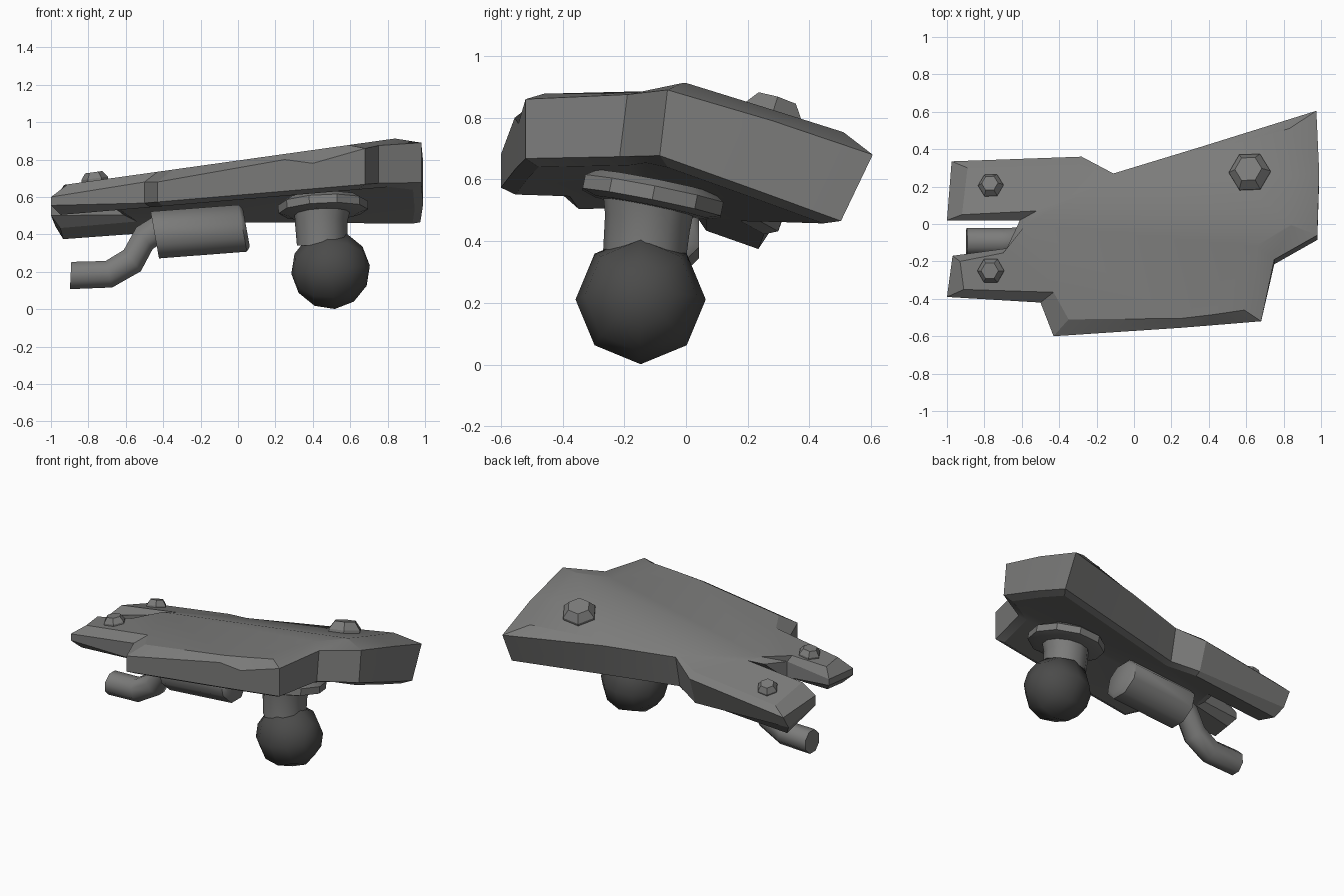
import bpy, bmesh, math
from mathutils import Vector, Matrix

if "Cube" in bpy.data.objects:
    bpy.data.objects.remove(bpy.data.objects["Cube"])


def material(name, value):
    m = bpy.data.materials.new(name)
    m.diffuse_color = (value, value, value * 0.98, 1)
    m.use_nodes = True
    m.node_tree.nodes["Principled BSDF"].inputs["Base Color"].default_value = m.diffuse_color
    return m


GREY = material("steel grey", 0.2)
DARK = material("dark ball grey", 0.07)


def finish(bm, name, mat, angle=30):
    bmesh.ops.recalc_face_normals(bm, faces=bm.faces)
    me = bpy.data.meshes.new(name)
    bm.to_mesh(me)
    bm.free()
    ob = bpy.data.objects.new(name, me)
    bpy.context.collection.objects.link(ob)
    me.materials.append(mat)
    bpy.ops.object.select_all(action='DESELECT')
    ob.select_set(True)
    bpy.context.view_layer.objects.active = ob
    bpy.ops.object.shade_smooth_by_angle(angle=math.radians(angle))
    return ob


def sweep(name, rings, sides, mat, turn=0.0, angle=30):
    """Closed tube through (centre, normal, radius) rings."""
    bm = bmesh.new()
    loops = []
    for centre, normal, r in rings:
        n = Vector(normal).normalized()
        u = Vector((1, 0, 0)) if abs(n.x) < 0.5 else Vector((0, 1, 0))
        u = (u - n * u.dot(n)).normalized()
        v = n.cross(u)
        loop = []
        for i in range(sides):
            a = math.tau * i / sides + turn
            loop.append(bm.verts.new(Vector(centre) + (u * math.cos(a) + v * math.sin(a)) * r))
        loops.append(loop)
    for a, b in zip(loops, loops[1:]):
        for i in range(sides):
            j = (i + 1) % sides
            bm.faces.new((a[i], a[j], b[j], b[i]))
    bm.faces.new(loops[0])
    bm.faces.new(loops[-1])
    return finish(bm, name, mat, angle)


def inset(points, d):
    """Move a counterclockwise outline inwards by d."""
    out = []
    for i, p in enumerate(points):
        a = (p - points[i - 1]).normalized()
        b = (points[(i + 1) % len(points)] - p).normalized()
        na, nb = Vector((-a.y, a.x)), Vector((-b.y, b.x))
        out.append(p + (na + nb) * d / max(0.5, 1 + na.dot(nb)))
    return out


def top_z(x, y):
    return 0.795 + 0.14 * x - 0.31 * max(0, y)


def bottom_z(x, y):
    return 0.585 + 0.085 * x - 0.36 * max(0, y + 0.13)


# Plate: rim x, y, rim top z, then inset top x, y (counterclockwise)
RIM = [
    (-0.975, 0.335, 0.53, -0.89, 0.30), (-1.0, 0.02, 0.57, -0.92, 0.05),
    (-0.61, 0.02, 0.68, -0.52, 0.07), (-0.68, -0.13, 0.66, -0.70, -0.155),
    (-0.97, -0.17, 0.60, -0.93, -0.20), (-1.0, -0.39, 0.60, -0.91, -0.35),
    (-0.50, -0.42, 0.68, -0.43, -0.365), (-0.43, -0.60, 0.68, -0.35, -0.51),
    (0.25, -0.555, 0.80, 0.25, -0.505), (0.40, -0.543, 0.78, 0.42, -0.485),
    (0.68, -0.52, 0.86, 0.59, -0.46),
    (0.75, -0.19, 0.875, 0.65, -0.12), (0.98, -0.06, 0.89, 0.84, -0.01),
    (0.99, 0.28, 0.79, 0.84, 0.25),
    (0.975, 0.605, 0.68, 0.83, 0.51), (0.35, 0.41, 0.70, 0.35, 0.38),
    (-0.11, 0.27, 0.69, -0.11, 0.25), (-0.28, 0.36, 0.62, -0.29, 0.32),
]
bm = bmesh.new()
base, low, mid, high = [], [], [], []
outline = []
for x, y, z, ix, iy in RIM:
    by = y * 0.83 if y > 0.25 else y
    if x > 0.7 and y < 0:
        by -= 0.025
    rise = 0.025 if x > -0.9 else (0.085 if y > 0.25 else 0.055)
    outline.append(Vector((x, by)))
    low.append(bm.verts.new((x, by, bottom_z(x, by) + rise)))
    mid.append(bm.verts.new((x, y, z)))
    high.append(bm.verts.new((ix, iy, top_z(ix, iy))))
for p in inset(outline, 0.045):
    base.append(bm.verts.new((p.x, p.y, bottom_z(p.x, p.y))))
for a, b in ((base, low), (low, mid), (mid, high)):
    for i in range(len(a)):
        j = (i + 1) % len(a)
        bm.faces.new((a[i], a[j], b[j], b[i]))
# Caps are cut along the ridge so they can fold downwards to the back
for ring, crease, height in ((high, 0.0, top_z), (base, -0.13, bottom_z)):
    for v in ring:
        v.co.z = 0
    cap = bm.faces.new(ring)
    cap.normal_update()
    bmesh.ops.bisect_plane(bm, geom=[cap] + list(cap.edges) + ring, dist=1e-5,
                           plane_co=(0, crease, 0), plane_no=(0, 1, 0))
    for v in bm.verts:
        if abs(v.co.z) < 1e-5:
            v.co.z = height(v.co.x, v.co.y)
bmesh.ops.triangulate(bm, faces=[f for f in bm.faces if len(f.verts) > 4])
finish(bm, "mounting_plate", GREY, 22)

# Hexagonal bolts standing on the plate
slope = Vector((-0.14, 0.31, 1)).normalized()
flat = Vector((-0.14, 0, 1)).normalized()
for name, x, y, r, h, n in (("back_bolt", -0.765, 0.205, 0.068, 0.045, slope),
                            ("front_bolt", -0.765, -0.25, 0.072, 0.045, flat),
                            ("large_bolt", 0.62, 0.275, 0.112, 0.066, slope)):
    c = Vector((x, y, top_z(x, y)))
    sweep(name, [(c - n * 0.03, n, r), (c + n * h * 0.25, n, r),
                 (c + n * h, n, r * 0.65)], 6, GREY)

# Flange and neck under the plate
n = Vector((-0.05, 0.2, 1)).normalized()
c = Vector((0.455, -0.108, 0.543))
sweep("flange", [(c - n * 0.035, n, 0.19), (c - n * 0.02, n, 0.24),
                 (c + n * 0.025, n, 0.24), (c + n * 0.05, n, 0.20)], 10, GREY)
sweep("neck", [((0.455, -0.12, 0.56), n, 0.155), ((0.445, -0.125, 0.46), n, 0.14),
               ((0.45, -0.135, 0.34), (0, 0, 1), 0.135)], 12, GREY, 0, 45)

# Ball joint
bm = bmesh.new()
bmesh.ops.create_uvsphere(bm, u_segments=8, v_segments=6, radius=0.211)
bmesh.ops.transform(bm, verts=bm.verts, matrix=Matrix.Translation((0.495, -0.147, 0.211))
                    @ Matrix.Rotation(math.radians(84), 4, 'Y'))
finish(bm, "ball", DARK, 60)

# Barrel slung under the plate and its bent pipe
axis = Vector((0.48, 0, 0.035)).normalized()
face = Vector((1, 0, 0.18))
s, e = Vector((-0.445, -0.085, 0.397)), Vector((0.025, -0.085, 0.433))
sweep("barrel", [(s, face, 0.138), (e, face, 0.138), (e + axis * 0.02, face, 0.11)],
      8, GREY, math.pi / 8, 50)
sweep("bent_pipe", [((-0.895, -0.095, 0.18), (1, 0, -0.05), 0.079),
                    ((-0.69, -0.095, 0.187), (1, 0, 0.25), 0.079),
                    ((-0.565, -0.09, 0.26), (0.75, 0, 0.6), 0.079),
                    ((-0.50, -0.085, 0.38), (0.8, 0, 0.6), 0.079),
                    ((-0.42, -0.085, 0.43), (1, 0, 0.4), 0.079)],
      8, GREY, math.pi / 8, 50)
